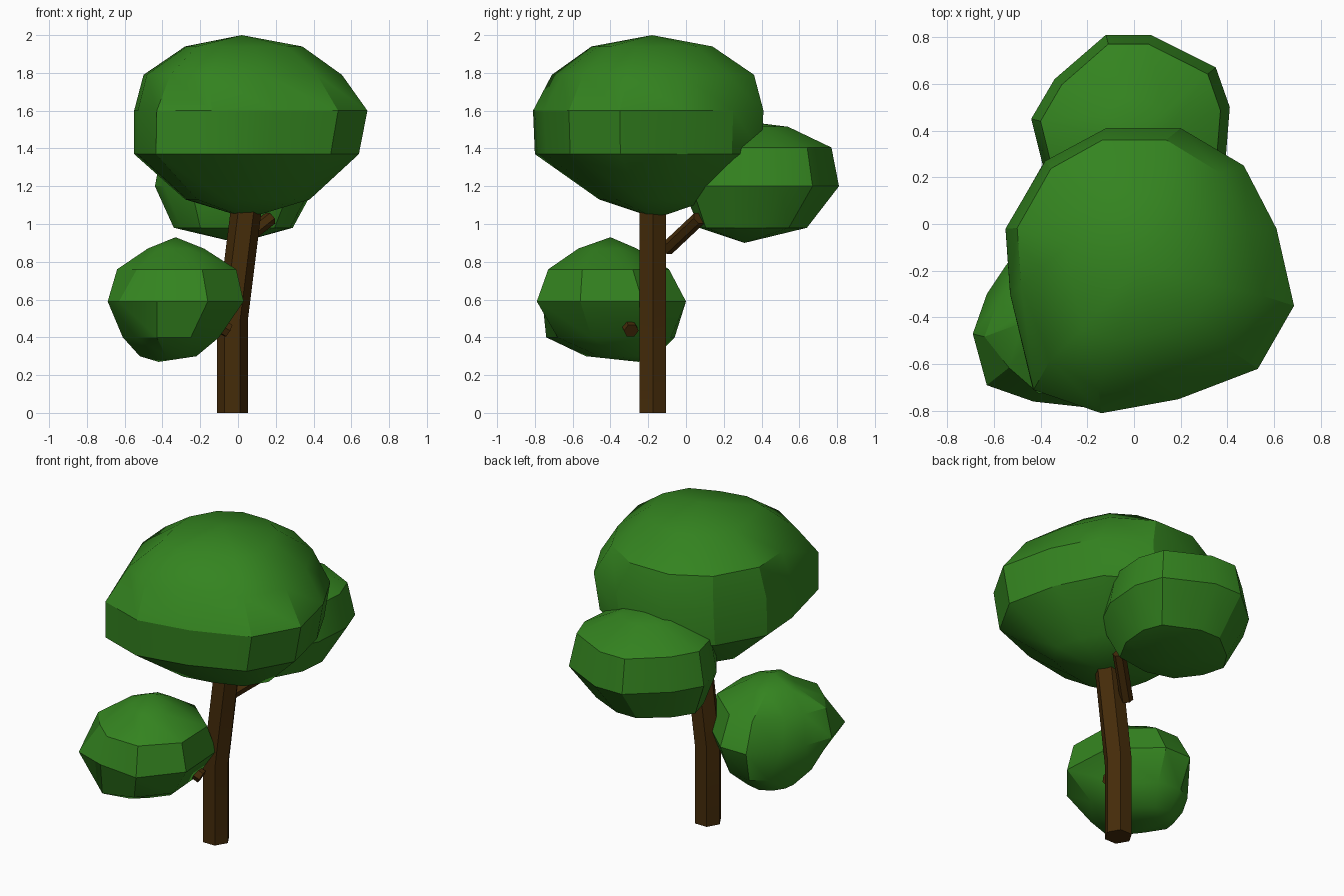
import bpy, bmesh, math
from mathutils import Vector

if "Cube" in bpy.data.objects:
    bpy.data.objects.remove(bpy.data.objects["Cube"])


def material(name, rgb):
    m = bpy.data.materials.new(name)
    m.diffuse_color = (*rgb, 1)
    m.use_nodes = True
    m.node_tree.nodes["Principled BSDF"].inputs["Base Color"].default_value = m.diffuse_color
    return m


LEAF = material("leaf_green", (0.034, 0.23, 0.014))
BARK = material("bark_brown", (0.06, 0.025, 0.003))


def loft(name, rings, mat, bottom=None, top=None):
    """Skin a stack of equal-sized rings, closed by a cap or a tip at each end."""
    bm = bmesh.new()
    loops = [[bm.verts.new(p) for p in ring] for ring in rings]
    n = len(loops[0])
    for a, b in zip(loops, loops[1:]):
        for i in range(n):
            j = (i + 1) % n
            bm.faces.new((a[i], a[j], b[j], b[i]))
    for loop, tip in ((loops[0], bottom), (loops[-1], top)):
        if tip:
            v = bm.verts.new(tip)
            for i in range(n):
                bm.faces.new((loop[i], loop[(i + 1) % n], v))
        else:
            bm.faces.new(loop)
    bmesh.ops.recalc_face_normals(bm, faces=bm.faces)
    me = bpy.data.meshes.new(name)
    bm.to_mesh(me)
    bm.free()
    me.materials.append(mat)
    ob = bpy.data.objects.new(name, me)
    bpy.context.collection.objects.link(ob)
    bpy.ops.object.select_all(action='DESELECT')
    ob.select_set(True)
    bpy.context.view_layer.objects.active = ob
    bpy.ops.object.shade_smooth_by_angle(angle=math.radians(30))


def foliage(name, outline, levels, bottom, top, base=()):
    """Fit one plan outline into each level: (z, x_min, x_max, y_min, y_max),
    optionally followed by limits on -x-y and x-y that trim the front corners.
    Irregular lower rings can be given in base as (z, points)."""
    xs, ys = zip(*outline)
    x0, x1, y0, y1 = min(xs), max(xs), min(ys), max(ys)
    rings = [[(x, y, z) for x, y in pts] for z, pts in base]
    for z, a, b, c, d, *limits in levels:
        left, right = limits or (9, 9)
        ring = []
        for x, y in outline:
            x = a + (b - a) * (x - x0) / (x1 - x0)
            y = c + (d - c) * (y - y0) / (y1 - y0)
            cut = max(0, -x - y - left) / 2
            x, y = x + cut, y + cut
            cut = max(0, x - y - right) / 2
            ring.append((x - cut, y + cut, z))
        rings.append(ring)
    loft(name, rings, LEAF, bottom, top)


def branch(name, start, end, radius):
    """Straight six-sided limb."""
    a, b = Vector(start), Vector(end)
    q = (b - a).to_track_quat('Z', 'Y')
    circle = [Vector((radius * math.cos(k * math.pi / 3),
                      radius * math.sin(k * math.pi / 3), 0)) for k in range(6)]
    loft(name, [[p + q @ c for c in circle] for p in (a, b)], BARK)


# Six-sided trunk with a bend halfway up
trunk = [[(cx + 0.082 * math.cos(k * math.pi / 3),
           -0.176 + 0.082 * math.sin(k * math.pi / 3), z) for k in range(6)]
         for cx, z in ((-0.03, 0), (-0.03, 0.49), (0.04, 1.05), (0.055, 1.2))]
loft("trunk", trunk, BARK)

# Limbs holding the two smaller clumps
branch("back_branch", (-0.03, -0.10, 0.87), (0.17, 0.07, 1.03), 0.038)
branch("front_branch", (-0.05, -0.29, 0.435), (-0.22, -0.33, 0.53), 0.04)

# Large crown
foliage("crown",
        [(-0.12, 0.41), (0.2, 0.41), (0.47, 0.25), (0.61, -0.02), (0.685, -0.35),
         (0.53, -0.62), (0.19, -0.75), (-0.14, -0.81), (-0.43, -0.71),
         (-0.53, -0.3), (-0.55, -0.02), (-0.38, 0.27)],
        [(1.13, -0.28, 0.38, -0.46, 0.13), (1.37, -0.55, 0.64, -0.80, 0.40),
         (1.60, -0.55, 0.685, -0.81, 0.41), (1.79, -0.50, 0.55, -0.71, 0.36, 0.94, 9),
         (1.94, -0.28, 0.34, -0.50, 0.14)],
        (0.05, -0.16, 1.03), (0.02, -0.18, 2.0))

# Clump behind the crown
foliage("back_clump",
        [(-0.12, 0.81), (0.07, 0.81), (0.35, 0.67), (0.41, 0.5), (0.39, 0.25),
         (0.28, 0.03), (-0.02, -0.02), (-0.25, 0.05), (-0.39, 0.25),
         (-0.44, 0.45), (-0.34, 0.62)],
        [(0.98, -0.34, 0.29, 0.07, 0.64), (1.20, -0.44, 0.41, -0.02, 0.81),
         (1.405, -0.40, 0.37, 0.01, 0.77), (1.515, -0.17, 0.16, 0.22, 0.54)],
        (0.0, 0.31, 0.90), (0.0, 0.38, 1.535))

# Low clump on the front left, tapering to an off-centre bottom
foliage("low_clump",
        [(-0.69, -0.47), (-0.63, -0.3), (-0.55, -0.18), (-0.42, 0.0),
         (-0.24, 0.0), (0.01, -0.23), (0.03, -0.56), (-0.16, -0.79),
         (-0.43, -0.76), (-0.63, -0.69)],
        [(0.59, -0.69, 0.03, -0.79, 0.0), (0.76, -0.64, 0.0, -0.75, -0.09, 1.15, 0.54),
         (0.87, -0.50, -0.18, -0.57, -0.26, 0.9, 9)],
        (-0.42, -0.25, 0.27), (-0.33, -0.40, 0.93),
        base=[(0.30, [(-0.52, -0.33), (-0.51, -0.26), (-0.47, -0.2), (-0.40, -0.16),
                      (-0.31, -0.18), (-0.23, -0.25), (-0.22, -0.36), (-0.30, -0.46),
                      (-0.38, -0.53), (-0.45, -0.44)]),
              (0.40, [(-0.61, -0.38), (-0.58, -0.26), (-0.5, -0.12), (-0.40, -0.06),
                      (-0.25, -0.08), (-0.12, -0.22), (-0.10, -0.5), (-0.25, -0.68),
                      (-0.43, -0.74), (-0.54, -0.56)])])
